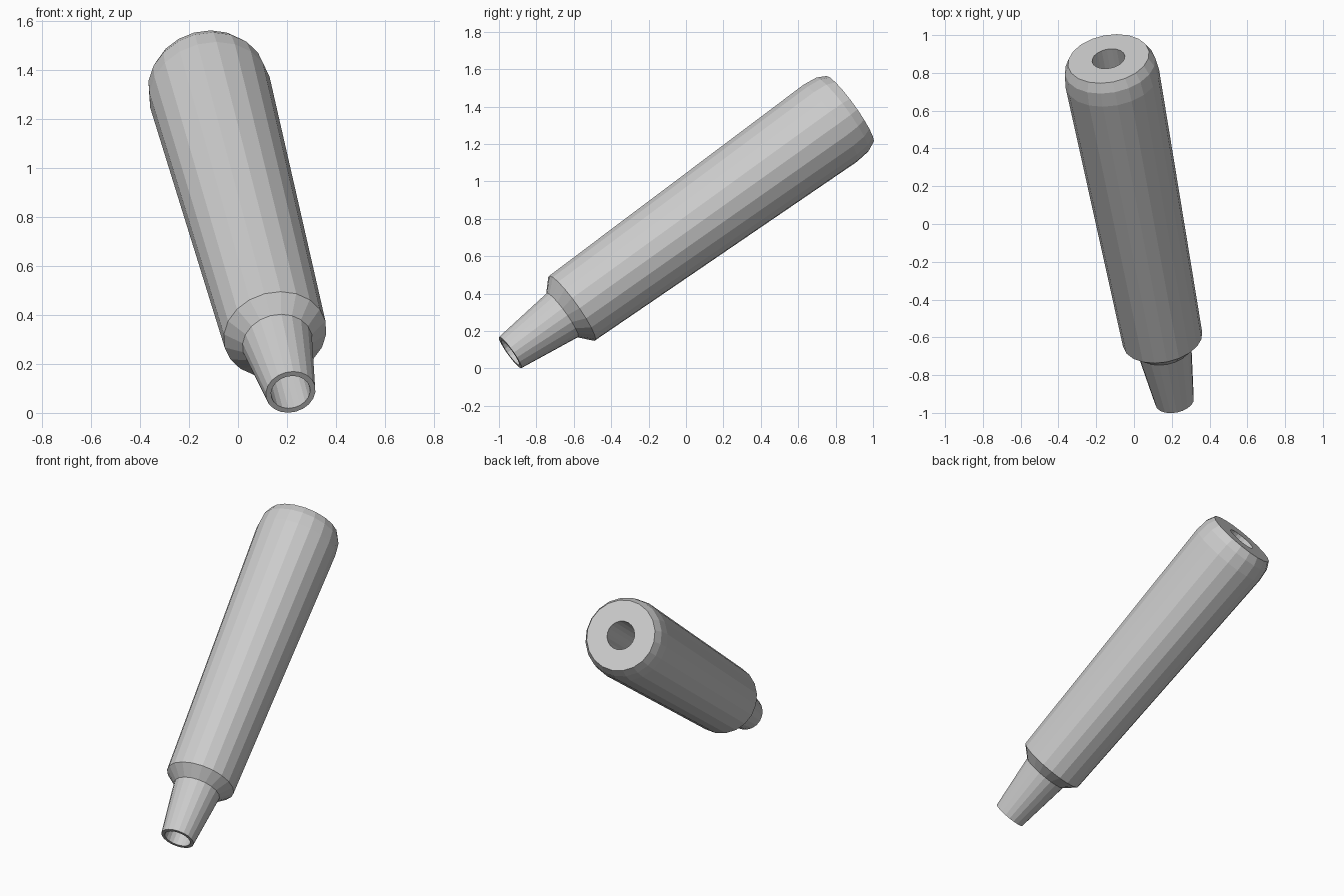
import bpy, bmesh, math
from mathutils import Vector

if "Cube" in bpy.data.objects:
    bpy.data.objects.remove(bpy.data.objects["Cube"])

SIDES = 20
START = Vector((0.215, -0.94, 0.085))      # centre of the narrow tip
END = Vector((-0.135, 0.875, 1.385))       # centre of the wide end
AXIS = END - START
LENGTH = AXIS.length


def lathe(name, profile):
    """Revolve a closed (radius, distance) profile around the tilted axis."""
    bm = bmesh.new()
    rings = []
    for r, t in profile:
        rings.append([bm.verts.new((r * math.cos(a), r * math.sin(a), t))
                      for a in (2 * math.pi * i / SIDES for i in range(SIDES))])
    for k, ring in enumerate(rings):
        nxt = rings[(k + 1) % len(rings)]
        for i in range(SIDES):
            j = (i + 1) % SIDES
            bm.faces.new((ring[i], ring[j], nxt[j], nxt[i]))
    bmesh.ops.recalc_face_normals(bm, faces=bm.faces)
    # lean the finished part along the axis
    rot = AXIS.to_track_quat('Z', 'Y')
    for v in bm.verts:
        v.co = START + rot @ v.co
    mesh = bpy.data.meshes.new(name)
    bm.to_mesh(mesh)
    bm.free()
    obj = bpy.data.objects.new(name, mesh)
    bpy.context.collection.objects.link(obj)
    return obj


# Hollow tube: tapered tip, sloped shoulder, flared body, rounded end, bore
lathe("tapered_tube", [
    (0.103, 0.0), (0.145, 0.347),
    (0.213, 0.411), (0.252, 2.13),
    (0.243, 2.21), (0.218, LENGTH),
    (0.088, LENGTH), (0.081, 0.0),
])
